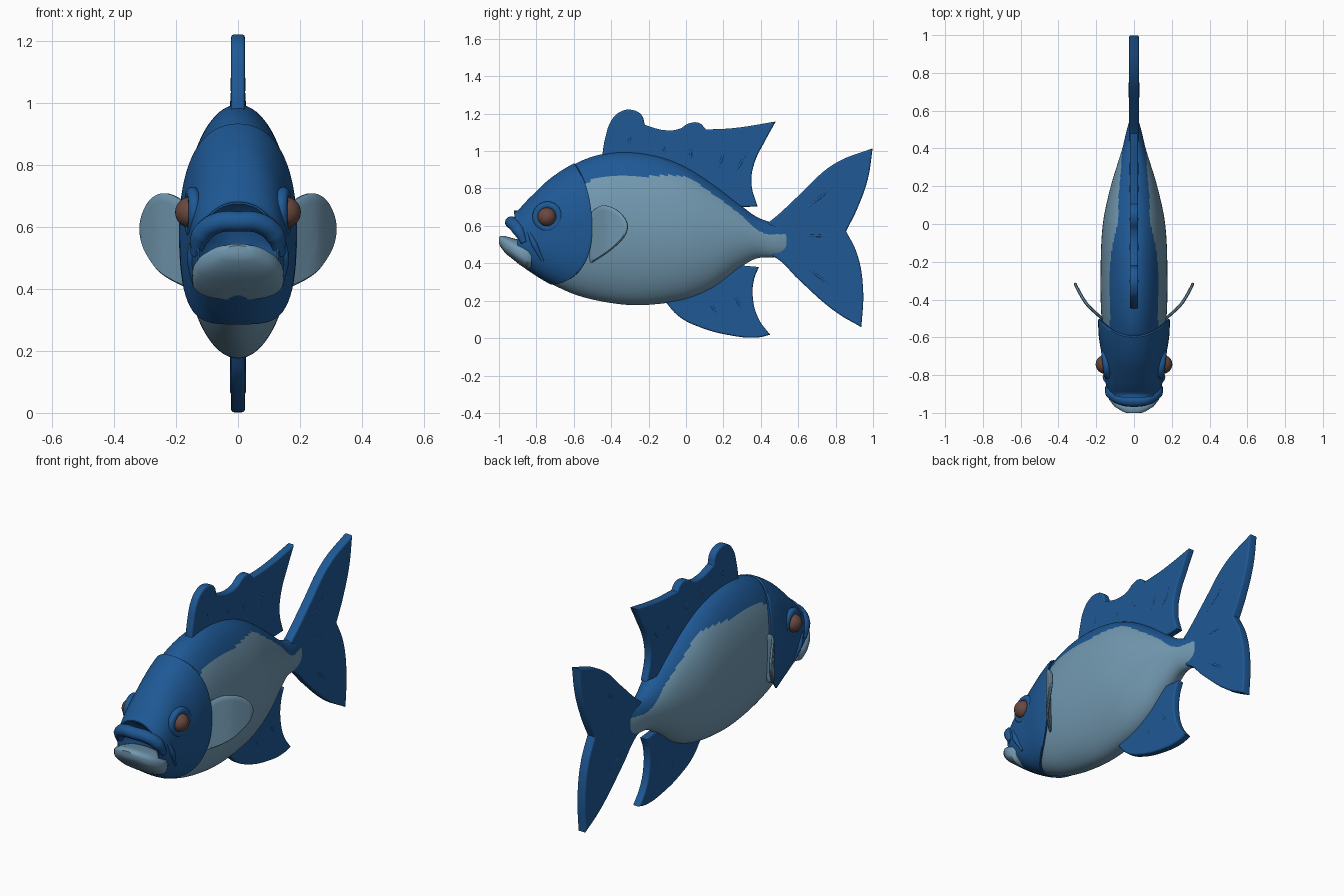
import bpy, bmesh, math
from mathutils import Vector

if "Cube" in bpy.data.objects:
    bpy.data.objects.remove(bpy.data.objects["Cube"])


def material(name, rgb):
    m = bpy.data.materials.new(name)
    m.diffuse_color = (*rgb, 1)
    m.use_nodes = True
    m.node_tree.nodes["Principled BSDF"].inputs["Base Color"].default_value = m.diffuse_color
    return m


BLUE = material("deep blue", (0.013, 0.098, 0.30))
PALE = material("pale grey blue", (0.17, 0.32, 0.44))
BROWN = material("eye brown", (0.14, 0.065, 0.05))


def interp(knots, t):
    """Smooth cubic through (t, value) knots."""
    n = len(knots)
    t = min(max(t, knots[0][0]), knots[-1][0])
    i = next(k for k in range(n - 1) if t <= knots[k + 1][0])

    def slope(k):
        a, b = knots[max(k - 1, 0)], knots[min(k + 1, n - 1)]
        return (b[1] - a[1]) / (b[0] - a[0])
    (t0, v0), (t1, v1) = knots[i], knots[i + 1]
    d = t1 - t0
    u = (t - t0) / d
    return ((2*u**3 - 3*u*u + 1) * v0 + (u**3 - 2*u*u + u) * d * slope(i)
            + (3*u*u - 2*u**3) * v1 + (u**3 - u*u) * d * slope(i + 1))


def smooth(ob, angle=40):
    bpy.ops.object.select_all(action='DESELECT')
    bpy.context.view_layer.objects.active = ob
    ob.select_set(True)
    bpy.ops.object.shade_smooth_by_angle(angle=math.radians(angle))


def loft(name, rows, mats, rule=None):
    """Skin closed rings of points and cap both ends."""
    bm = bmesh.new()
    vs = [[bm.verts.new(p) for p in r] for r in rows]
    n = len(rows[0])
    for a, b in zip(vs, vs[1:]):
        for j in range(n):
            bm.faces.new((a[j], a[(j+1) % n], b[(j+1) % n], b[j]))
    bm.faces.new(vs[0])
    bm.faces.new(vs[-1])
    bmesh.ops.recalc_face_normals(bm, faces=bm.faces)
    if rule:
        for f in bm.faces:
            f.material_index = rule(f.calc_center_median())
    me = bpy.data.meshes.new(name)
    bm.to_mesh(me)
    bm.free()
    for m in mats:
        me.materials.append(m)
    ob = bpy.data.objects.new(name, me)
    bpy.context.collection.objects.link(ob)
    smooth(ob)
    return ob


def section(w, top, bot, y, a, p=2.0, q=2.0):
    """Point at angle a on a rounded cross-section; q shapes the lower half."""
    c, s = math.cos(a), math.sin(a)
    e = 2 / (p if s >= 0 else q)
    x = math.copysign(abs(c) ** e, c) * w
    z = (top + bot) / 2 + math.copysign(abs(s) ** e, s) * (top - bot) / 2
    return Vector((x, y, z))


def angles(n):
    return [2 * math.pi * (i + 0.5) / n for i in range(n)]


def to_mesh(ob, mat):
    bpy.ops.object.select_all(action='DESELECT')
    bpy.context.view_layer.objects.active = ob
    ob.select_set(True)
    bpy.ops.object.convert(target='MESH')
    ob = bpy.context.object
    ob.data.materials.clear()
    ob.data.materials.append(mat)
    smooth(ob)
    return ob


def fin(name, pts, half):
    """Flat fin in the y-z plane; a third item in a point marks a corner."""
    cu = bpy.data.curves.new(name, 'CURVE')
    cu.dimensions, cu.fill_mode = '2D', 'BOTH'
    cu.extrude, cu.bevel_depth, cu.offset = half - 0.009, 0.009, -0.009
    cu.bevel_resolution = 3
    sp = cu.splines.new('BEZIER')
    sp.bezier_points.add(len(pts) - 1)
    sp.use_cyclic_u, sp.resolution_u = True, 8
    for b, p in zip(sp.bezier_points, pts):
        b.co = (p[0], p[1], 0)
        b.handle_left_type = b.handle_right_type = 'VECTOR' if len(p) > 2 else 'AUTO'
    ob = bpy.data.objects.new(name, cu)
    ob.rotation_euler = (math.pi / 2, 0, math.pi / 2)
    bpy.context.collection.objects.link(ob)
    return to_mesh(ob, BLUE)


def tube(name, pts, r, mat, taper=1.0):
    cu = bpy.data.curves.new(name, 'CURVE')
    cu.dimensions, cu.bevel_depth, cu.bevel_resolution = '3D', r, 4
    cu.use_fill_caps = True
    sp = cu.splines.new('BEZIER')
    sp.bezier_points.add(len(pts) - 1)
    sp.resolution_u = 10
    for i, (b, p) in enumerate(zip(sp.bezier_points, pts)):
        b.co = p
        b.handle_left_type = b.handle_right_type = 'AUTO'
        b.radius = 1 if abs(2 * i / (len(pts) - 1) - 1) < 0.9 else taper
    ob = bpy.data.objects.new(name, cu)
    bpy.context.collection.objects.link(ob)
    return to_mesh(ob, mat)


# Body: pale flanks with a blue back
TOP = [(-.9, .675), (-.84, .74), (-.72, .852), (-.57, .943), (-.44, .985), (-.3, .995), (-.14, .97),
       (0, .915), (.15, .82), (.28, .72), (.375, .65), (.47, .615), (.56, .60)]
BOT = [(-.9, .405), (-.84, .362), (-.74, .30), (-.57, .225), (-.36, .182), (-.2, .178), (0, .208),
       (.15, .272), (.28, .37), (.375, .425), (.47, .432), (.56, .44)]
WID = [(-.85, .10), (-.72, .145), (-.5, .172), (-.25, .177), (0, .165), (.2, .123), (.4, .062),
       (.5, .038), (.56, .02)]
BACK = [(-.9, .80), (-.55, .83), (-.46, .855), (-.2, .865), (0, .86), (.15, .765), (.28, .67), (.39, .575),
        (.45, .555), (.56, .56)]
rows = []
for i in range(121):
    y = -.82 + 1.38 * i / 120
    rows.append([section(interp(WID, y), interp(TOP, y) - (.008 if y < -.6 else 0),
                         interp(BOT, y) + (.004 if y < -.74 else 0), y, a) for a in angles(120)])
loft("body", rows, [PALE, BLUE],
     lambda c: int(c.z > interp(BACK, c.y) or c.y > .54 or (c.y > .47 and c.z < .45)))

# Head: proud shell ending in a curved gill cover, hollow mouth in front
HEAD_W = [(-.93, .122), (-.85, .147), (-.72, .166), (-.6, .186), (-.5, .191)]


def head_point(t, a):
    s = math.sin(a)
    edge = -.51 - (.09 if s > 0 else .21) * s * s
    start = -.90 - .02 * max(0, s)
    y = start + (edge - start) * t
    return section(interp(HEAD_W, y), interp(TOP, y) + .006, interp(BOT, y) - .004, y, a, 2.1, 2.5)


def shrink(row, k, dy):
    mid = sum(row, Vector()) / len(row)
    return [Vector((p.x * k, p.y + dy, mid.z + (p.z - mid.z) * k)) for p in row]


A = angles(80)
rows = [[head_point(i / 40, a) for a in A] for i in range(41)]
front, back = rows[0], rows[-1]
rows = [shrink(front, .3, .07), shrink(front, .65, .05), shrink(front, .88, .015), shrink(front, .96, 0)] \
    + rows + [shrink(back, .985, .008), shrink(back, .9, .004)]
loft("head", rows, [BLUE])

# Pale lower jaw
JAW = [(-1.0, .04, .54, .505), (-.992, .062, .546, .488), (-.965, .105, .545, .452), (-.93, .132, .535, .425),
       (-.89, .146, .525, .392), (-.85, .149, .515, .366), (-.825, .135, .50, .37)]
loft("lower_jaw", [[section(w, t, b, y, a, 2.2, 2.8) for a in angles(64)] for y, w, t, b in JAW], [PALE])

# Upper lip arch
half = [(.07, -.925, .612), (.118, -.895, .575), (.137, -.865, .51)]
tube("upper_lip", [(-x, y, z) for x, y, z in reversed(half)] + [(0, -.935, .618)] + half, .033, BLUE, .5)

# Eyes, sockets, cheek folds and pectoral fins on both sides
PEC = [(-.513, .42), (-.518, .56), (-.513, .655), (-.45, .708), (-.37, .685), (-.316, .62), (-.325, .55),
       (-.395, .476), (-.49, .412)]
SWEEP = [(-.53, .14), (-.5, .17), (-.43, .245), (-.36, .29), (-.3, .32)]
for side, sx in (("left", -1), ("right", 1)):
    bpy.ops.mesh.primitive_uv_sphere_add(segments=32, ring_count=20, radius=.05,
                                         location=(sx * .153, -.743, .648))
    eye = bpy.context.object
    eye.name = side + "_eye"
    eye.data.materials.append(BROWN)
    smooth(eye)
    bpy.ops.mesh.primitive_torus_add(major_radius=.062, minor_radius=.02, major_segments=40, minor_segments=14,
                                     location=(sx * .147, -.74, .648),
                                     rotation=(0, math.pi / 2, -sx * .12))
    ring = bpy.context.object
    ring.name = side + "_eye_socket"
    ring.data.materials.append(BLUE)
    smooth(ring)
    tube(side + "_cheek_fold", [(sx * .138, -.85, .59), (sx * .15, -.81, .50), (sx * .14, -.765, .41)],
         .016, BLUE, .4)

    # Pectoral fin: rounded blade sweeping outwards
    n = len(PEC)
    knots = [(i, PEC[i % n]) for i in range(-1, n + 2)]
    ky, kz = [[(i, p[k]) for i, p in knots] for k in (0, 1)]
    loop = [(interp(ky, n * i / 72), interp(kz, n * i / 72)) for i in range(72)]
    faces = []
    for sign, steps in ((1, (.05, .3, .55, .8, .95, 1)), (-1, (1, .95, .8, .55, .3, .05))):
        for k in steps:
            t = .007 if k < .99 else .003
            ringp = []
            for y, z in loop:
                yy, zz = -.42 + (y + .42) * k, .57 + (z - .57) * k
                ringp.append((sx * (interp(SWEEP, yy) + sign * t), yy - sign * t * .6, zz))
            faces.append(ringp)
    loft(side + "_pectoral_fin", faces, [PALE])

# Median fins
fin("dorsal_fin", [(-.45, .96, 1), (-.433, 1.065), (-.395, 1.17), (-.347, 1.212), (-.294, 1.221), (-.238, 1.193),
                   (-.22, 1.14, 1), (-.118, 1.112), (-.037, 1.118), (.016, 1.148), (.07, 1.15), (.107, 1.115, 1),
                   (.257, 1.123), (.48, 1.158, 1), (.428, 1.064), (.364, .93), (.35, .824), (.382, .704, 1),
                   (.29, .70, 1), (.15, .74, 1), (-.1, .88, 1), (-.42, .9, 1)], .022)
fin("anal_fin", [(-.115, .20, 1), (-.037, .115), (.07, .06), (.23, .016), (.38, .003), (.45, .018, 1), (.39, .10),
                 (.358, .21), (.364, .315), (.39, .38, 1), (.28, .39, 1), (.2, .36, 1), (0, .28, 1)], .022)
fin("tail_fin", [(.43, .61, 1), (.487, .655), (.6, .76), (.79, .93), (.998, 1.015, 1), (.972, .85), (.915, .69),
                 (.856, .572, 1), (.915, .45), (.947, .26), (.938, .058, 1), (.80, .14), (.6, .315), (.487, .425),
                 (.43, .45, 1)], .026)

# Fin rays: low ridges lying in the fin surfaces
RAYS = [((-.3, .98), (-.33, 1.14)), ((-.1, .95), (-.17, 1.08)), ((.02, .90), (.0, 1.08)), ((.13, .84), (.22, 1.07)),
        ((.2, .80), (.36, 1.08)), ((.08, .25), (.18, .07)), ((.2, .30), (.33, .08)),
        ((.52, .60), (.88, .90)), ((.54, .55), (.84, .545)), ((.52, .46), (.87, .2))]
for i, (p, q) in enumerate(RAYS):
    d = .020 if p[0] > .5 else .016
    for sx in (-1, 1):
        tube("fin_ray_%d" % i, [(sx * d, *p), (sx * d, (p[0]+q[0])/2 + .015, (p[1]+q[1])/2), (sx * d, *q)],
             .009, BLUE, .3)
